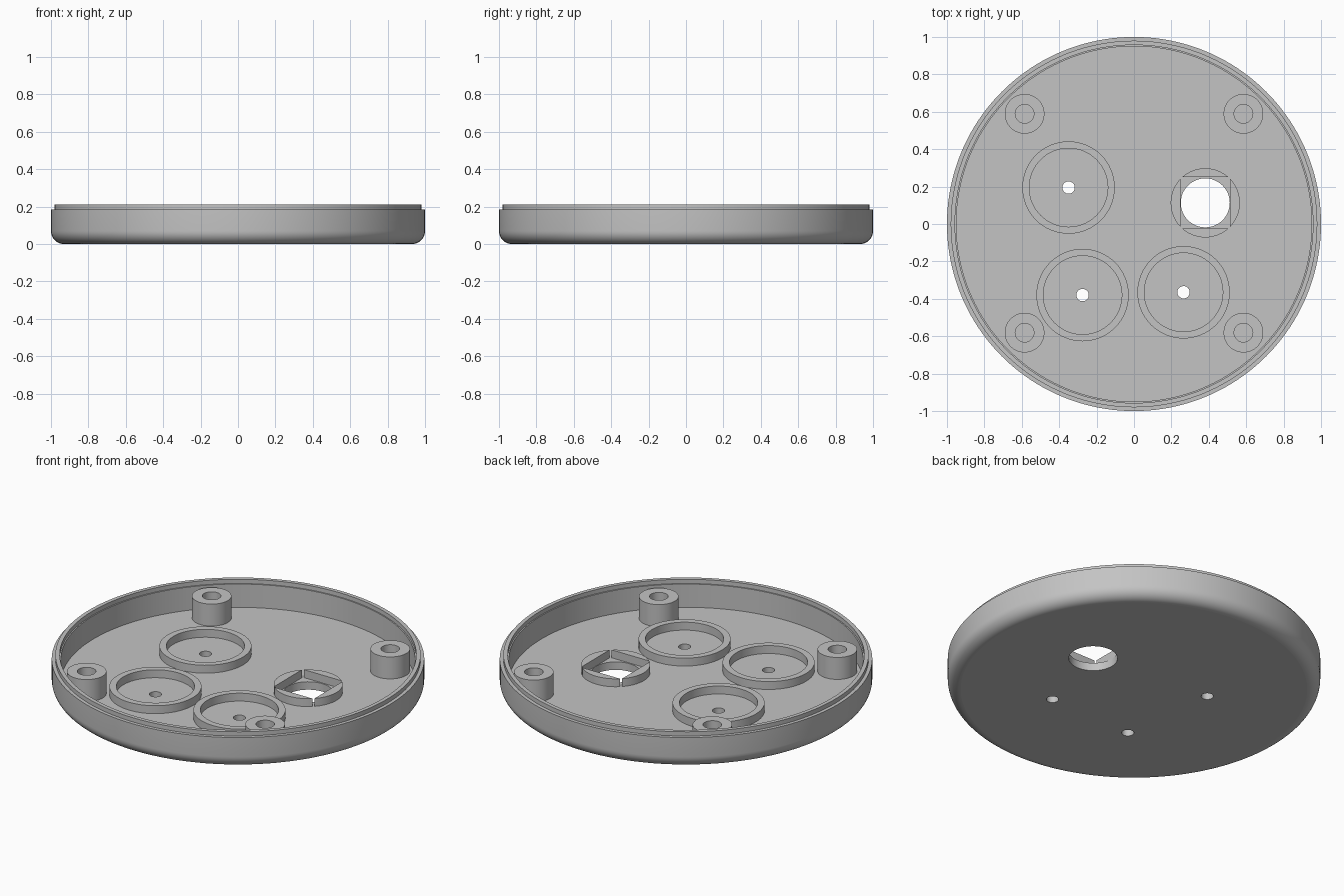
import bpy, bmesh, math

if "Cube" in bpy.data.objects:
    bpy.data.objects.remove(bpy.data.objects["Cube"], do_unlink=True)

FLOOR = 0.047      # top of the base plate
RING_TOP = 0.094
POST_TOP = 0.177
LEDGE = 0.185
RIM = 0.21
SINK = 0.02        # raised parts are rooted inside the plate

grey = bpy.data.materials.new("light grey")
grey.use_nodes = True
grey.diffuse_color = (0.55, 0.55, 0.55, 1)
grey.node_tree.nodes["Principled BSDF"].inputs["Base Color"].default_value = grey.diffuse_color


def lathe(name, profile, centre=(0, 0), segments=64, closed=False):
    """Turn (radius, z) points about z; open profiles get flat end caps."""
    bm = bmesh.new()
    rings = []
    for r, z in profile:
        rings.append([bm.verts.new((r * math.cos(a), r * math.sin(a), z))
                      for a in (math.tau * i / segments for i in range(segments))])
    pairs = list(zip(rings, rings[1:]))
    if closed:
        pairs.append((rings[-1], rings[0]))
    else:
        bm.faces.new(rings[0])
        bm.faces.new(rings[-1])
    for low, high in pairs:
        for i in range(segments):
            j = (i + 1) % segments
            bm.faces.new((low[i], low[j], high[j], high[i]))
    bmesh.ops.recalc_face_normals(bm, faces=bm.faces)
    mesh = bpy.data.meshes.new(name)
    bm.to_mesh(mesh)
    bm.free()
    mesh.materials.append(grey)
    ob = bpy.data.objects.new(name, mesh)
    ob.location = (centre[0], centre[1], 0)
    bpy.context.collection.objects.link(ob)
    return ob


def tube(name, centre, outer, inner, top):
    base = FLOOR - SINK
    return lathe(name, [(outer, base), (outer, top), (inner, top), (inner, base)],
                 centre, closed=True)


def cut(target, cutter):
    """Subtract the cutter from the target, then discard it."""
    cutter.hide_render = True
    mod = target.modifiers.new("cut", 'BOOLEAN')
    mod.operation = 'DIFFERENCE'
    mod.solver = 'EXACT'
    mod.object = cutter
    bpy.context.view_layer.update()
    with bpy.context.temp_override(object=target, active_object=target):
        bpy.ops.object.modifier_apply(modifier=mod.name)
    bpy.data.objects.remove(cutter, do_unlink=True)


def drill(target, centre, radius):
    cut(target, lathe("drill_cutter", [(radius, -0.1), (radius, 0.3)], centre, 48))


# Round tray: rounded bottom edge, stepped rim, flat floor
fillet, steps = 0.07, 10
profile = []
for i in range(steps + 1):
    a = math.pi / 2 * i / steps
    profile.append((1 - fillet + fillet * math.sin(a), fillet - fillet * math.cos(a)))
profile += [(1, LEDGE), (0.98, LEDGE), (0.98, RIM), (0.957, RIM),
            (0.957, LEDGE), (0.95, LEDGE), (0.95, FLOOR)]
tray = lathe("tray", profile, segments=160)
parts = [tray]

# Round cups, each with a small hole through the floor
for name, centre in (("back_cup", (-0.35, 0.195)),
                     ("front_right_cup", (-0.275, -0.38)),
                     ("front_left_cup", (0.265, -0.365))):
    parts.append(tube(name, centre, 0.247, 0.21, RING_TOP))
    drill(tray, centre, 0.033)

# Corner screw posts with blind holes
for sx, side in ((-1, "right"), (1, "left")):
    for sy, end in ((-1, "front"), (1, "back")):
        parts.append(tube(f"{end}_{side}_post", (sx * 0.585, sy * 0.585 + 0.004),
                          0.106, 0.05, POST_TOP))

# Socket collar: a disc with a square opening that breaks through at the corners
socket_centre = (0.381, 0.113)
drill(tray, socket_centre, 0.131)
collar = lathe("socket_collar", [(0.185, FLOOR - SINK), (0.185, RING_TOP)], socket_centre)
bpy.ops.mesh.primitive_cube_add(size=1, location=(*socket_centre, 0.1))
square = bpy.context.object
square.name = "square_cutter"
square.scale = (0.264, 0.275, 0.4)
cut(collar, square)
parts.append(collar)

# Smooth the curved walls and keep level faces flat
bpy.ops.object.select_all(action='DESELECT')
for ob in parts:
    ob.select_set(True)
bpy.context.view_layer.objects.active = tray
bpy.ops.object.shade_smooth_by_angle(angle=math.radians(30))
for ob in parts:
    for face in ob.data.polygons:
        if abs(face.normal.z) > 0.999:
            face.use_smooth = False
